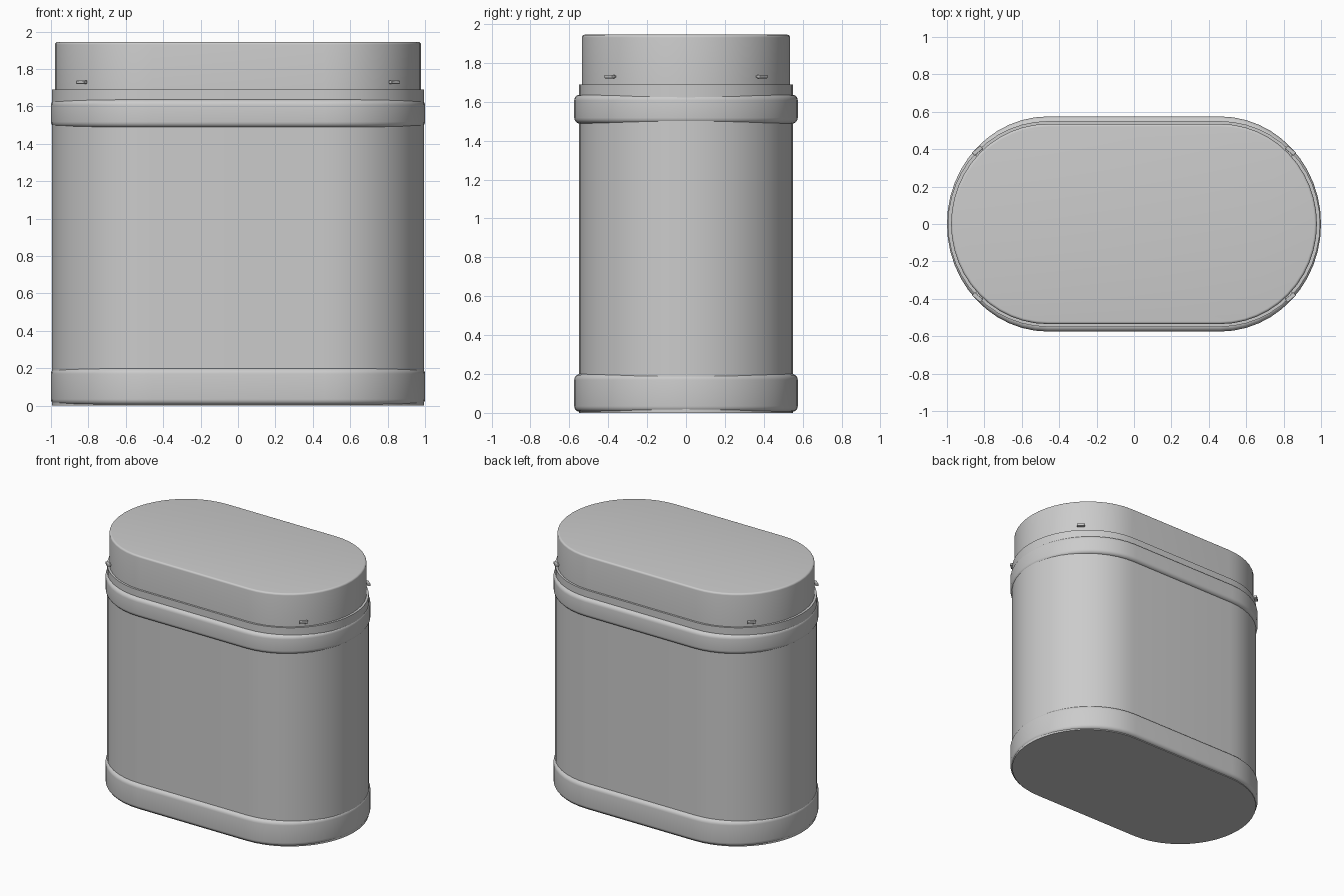
import bpy, bmesh, math
from mathutils import Matrix, Vector

cube = bpy.data.objects.get("Cube")
if cube:
    bpy.data.objects.remove(cube, do_unlink=True)

grey = bpy.data.materials.new("light_grey")
grey.use_nodes = True
GREY = (0.6, 0.6, 0.6, 1)
grey.diffuse_color = GREY
grey.node_tree.nodes["Principled BSDF"].inputs["Base Color"].default_value = GREY

SEGMENTS = 24
END_START = 0.46  # where the straight sides meet the rounded ends


def outline(half_x, half_y):
    """Oblong with straight long sides and rounded ends."""
    points = []
    for side, start in ((1, -math.pi / 2), (-1, math.pi / 2)):
        for i in range(SEGMENTS + 1):
            a = start + math.pi * i / SEGMENTS
            points.append((side * END_START + (half_x - END_START) * math.cos(a),
                           half_y * math.sin(a)))
    return points


def finish(name, bm):
    bmesh.ops.recalc_face_normals(bm, faces=bm.faces)
    mesh = bpy.data.meshes.new(name)
    bm.to_mesh(mesh)
    bm.free()
    mesh.materials.append(grey)
    obj = bpy.data.objects.new(name, mesh)
    bpy.context.collection.objects.link(obj)
    bpy.ops.object.select_all(action='DESELECT')
    obj.select_set(True)
    bpy.context.view_layer.objects.active = obj
    bpy.ops.object.shade_smooth_by_angle(angle=math.radians(35))
    return obj


def oblong(name, half_x, half_y, bottom, top, round_bottom=0, round_top=0):
    """Stack inset outlines so that the rims are rounded over."""
    steps = [i * math.pi / 10 for i in range(6)]
    profile = []
    for r, z, up in ((round_bottom, bottom, 1), (round_top, top, -1)):
        part = [(r * (1 - math.sin(a)), z + up * r * (1 - math.cos(a)))
                for a in steps] if r else [(0, z)]
        profile += part if up == 1 else part[::-1]
    bm = bmesh.new()
    rings = [[bm.verts.new((x, y, z)) for x, y in outline(half_x - d, half_y - d)]
             for d, z in profile]
    n = len(rings[0])
    for low, high in zip(rings, rings[1:]):
        for i in range(n):
            j = (i + 1) % n
            bm.faces.new((low[i], low[j], high[j], high[i]))
    bm.faces.new(rings[0][::-1])
    bm.faces.new(rings[-1])
    return finish(name, bm)


# Canister shell, its two raised bands and the lid
oblong("body", 0.995, 0.55, 0, 1.69)
oblong("base_band", 1.0, 0.575, 0.005, 0.2, 0.03, 0.03)
oblong("upper_band", 1.0, 0.575, 1.488, 1.637, 0.03, 0.03)
oblong("lid", 0.978, 0.535, 1.68, 1.945, 0, 0.014)

# Four small catches around the lid: a thin stem with a thicker head
for sx, side in ((1, "left"), (-1, "right")):
    for sy, end in ((-1, "front"), (1, "back")):
        bm = bmesh.new()
        turn = Matrix.Rotation(math.atan2(sy * 0.75, sx * 0.66), 4, 'Z')
        place = Matrix.Translation(Vector((sx * 0.83, sy * 0.385, 1.73))) @ turn
        for shift, size in ((-0.02, (0.06, 0.05, 0.01)), (0.01, (0.022, 0.06, 0.018))):
            made = bmesh.ops.create_cube(bm, size=1)["verts"]
            bmesh.ops.transform(bm, verts=made, matrix=place @ Matrix.Translation(
                (shift, 0, 0)) @ Matrix.Diagonal((*size, 1)))
        obj = finish(f"{end}_{side}_catch", bm)
        bevel = obj.modifiers.new("soft_edges", 'BEVEL')
        bevel.width = 0.003
        bevel.segments = 2
